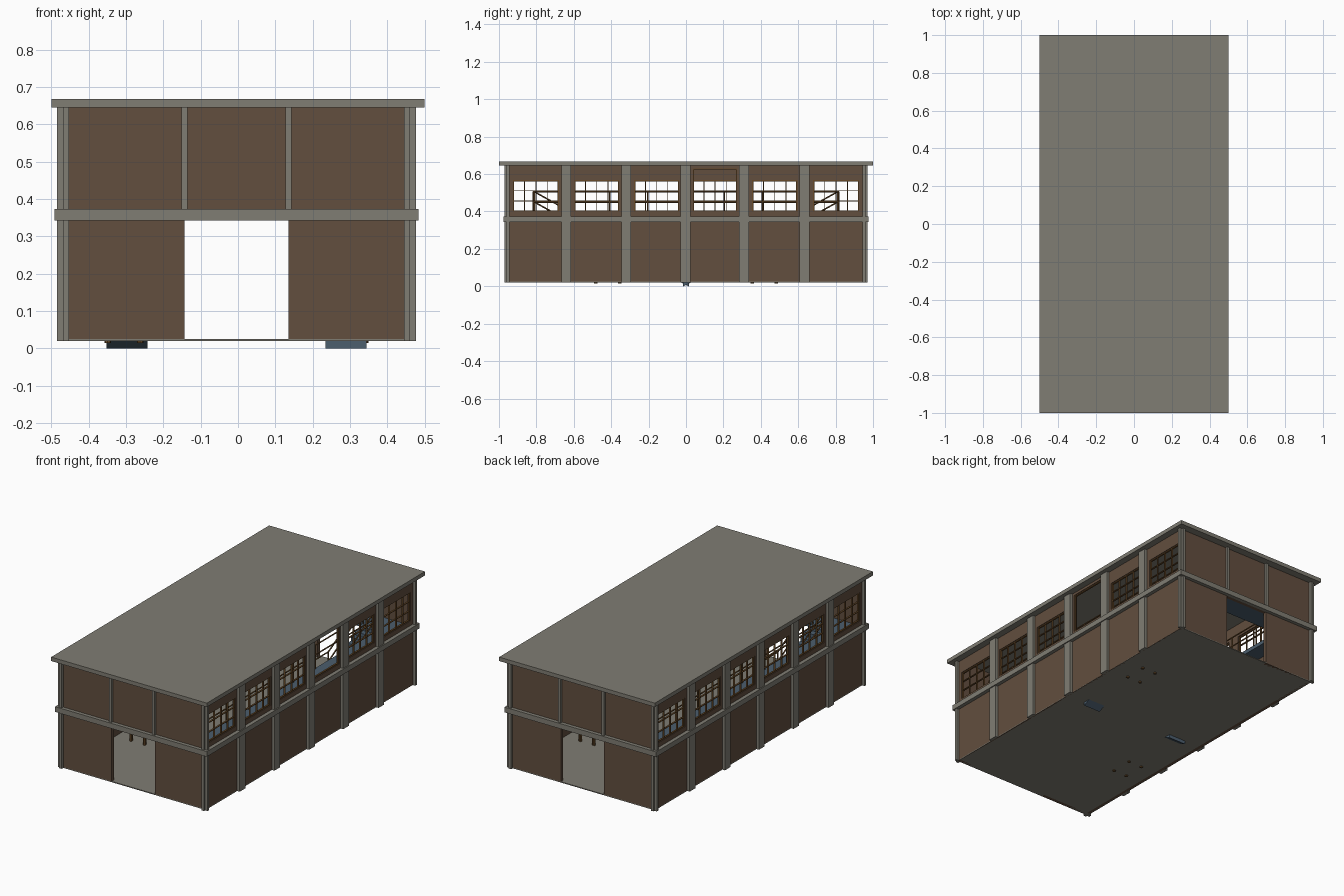
import bpy, bmesh, math
from mathutils import Vector, Matrix

if "Cube" in bpy.data.objects:
    bpy.data.objects.remove(bpy.data.objects["Cube"])

CX = -0.004                       # the walls sit slightly off the roof centre


def mat(name, col):
    m = bpy.data.materials.new(name)
    m.diffuse_color = (*col, 1)
    m.use_nodes = True
    m.node_tree.nodes["Principled BSDF"].inputs["Base Color"].default_value = m.diffuse_color
    return m


GREY = mat("concrete_grey", (0.215, 0.205, 0.172))
BROWN = mat("wall_brown", (0.122, 0.077, 0.049))
BLUE = mat("steel_blue", (0.072, 0.112, 0.155))
WOOD = mat("frame_wood", (0.135, 0.068, 0.022))


def finish(name, bm, material):
    bmesh.ops.recalc_face_normals(bm, faces=bm.faces)
    me = bpy.data.meshes.new(name)
    bm.to_mesh(me)
    bm.free()
    me.materials.append(material)
    ob = bpy.data.objects.new(name, me)
    bpy.context.collection.objects.link(ob)
    return ob


def add_box(bm, x0, x1, y0, y1, z0, z1):
    m = Matrix.Translation(((x0 + x1) / 2, (y0 + y1) / 2, (z0 + z1) / 2)) @ \
        Matrix.Diagonal((abs(x1 - x0), abs(y1 - y0), abs(z1 - z0), 1))
    bmesh.ops.create_cube(bm, size=1, matrix=m)


def boxes(name, material, items):
    bm = bmesh.new()
    for b in items:
        add_box(bm, *b)
    return finish(name, bm, material)


def add_bar(bm, p, q, r, sides=6):
    p, q = Vector(p), Vector(q)
    d = q - p
    m = Matrix.Translation((p + q) / 2) @ d.to_track_quat('Z', 'Y').to_matrix().to_4x4()
    bmesh.ops.create_cone(bm, cap_ends=True, segments=sides, radius1=r, radius2=r,
                          depth=d.length, matrix=m)


# roof and ground slabs
boxes("roof", GREY, [(-0.5, 0.5, -1, 1, 0.645, 0.668)])
boxes("ground_floor", GREY, [(CX - 0.465, CX + 0.465, -0.955, 0.955, 0.02, 0.025)])

# end walls with a doorway
T = 0.02
for s, n in ((-1, "front"), (1, "back")):
    ya, yb = s * 0.955, s * (0.955 - T)
    boxes(n + "_wall", BROWN, [
        (CX - 0.465, CX - 0.139, ya, yb, 0.02, 0.645),
        (CX + 0.139, CX + 0.465, ya, yb, 0.02, 0.645),
        (CX - 0.139, CX + 0.139, ya, yb, 0.343, 0.645)])
    boxes(n + "_upper_pilasters", GREY, [
        (CX + k * 0.139 - 0.008, CX + k * 0.139 + 0.008, ya, s * 0.968, 0.373, 0.645)
        for k in (-1, 1)])

# side walls with six windows each
WIN = [(-0.925, -0.68), (-0.598, -0.357), (-0.277, -0.037),
       (0.037, 0.274), (0.354, 0.595), (0.68, 0.925)]
PIL = [-0.64, -0.32, -0.003, 0.31, 0.633]
Z0, Z1 = 0.4, 0.567
YI = 0.955 - T
for s, n in ((-1, "left"), (1, "right")):
    xa, xb = CX + s * 0.465, CX + s * (0.465 - T)
    wall = [(xa, xb, -YI, YI, 0.02, Z0)]
    frame = []
    edge = -YI
    for i, (a, b) in enumerate(WIN):
        tall = s == 1 and i == 3          # one taller unglazed hatch
        top = 0.63 if tall else Z1
        wall += [(xa, xb, edge, a, Z0, 0.645), (xa, xb, a, b, top, 0.645)]
        edge = b
        f0, f1 = xa - s * 0.004, xa - s * 0.014
        w = 0.006
        frame += [(f0, f1, a, a + w, Z0, top), (f0, f1, b - w, b, Z0, top),
                  (f0, f1, a, b, Z0, Z0 + w), (f0, f1, a, b, top - w, top)]
        if not tall:
            for k in (1, 2, 3):
                y = a + (b - a) * k / 4
                frame.append((f0, f1, y - 0.002, y + 0.002, Z0, top))
            for k in (1, 2):
                z = Z0 + (top - Z0) * k / 3
                frame.append((f0, f1, a, b, z - 0.002, z + 0.002))
    wall.append((xa, xb, edge, YI, Z0, 0.645))
    boxes(n + "_wall", BROWN, wall)
    boxes(n + "_window_frames", WOOD, frame)
    boxes(n + "_pilasters", GREY, [
        (xa, CX + s * 0.481, y - 0.026, y + 0.026, 0.02, 0.645) for y in PIL])

# L-shaped corner pilasters
boxes("corner_pilasters", GREY, [b for s in (-1, 1) for t in (-1, 1) for b in (
    (CX + s * 0.449, CX + s * 0.465, t * 0.955, t * 0.97, 0.02, 0.645),
    (CX + s * 0.465, CX + s * 0.481, t * 0.945, t * 0.96, 0.02, 0.645))])

# belt course round the building
boxes("belt_course", GREY,
      [(CX - 0.487, CX + 0.487, s * 0.955, s * 0.976, 0.343, 0.373) for s in (-1, 1)] +
      [(CX + s * 0.465, CX + s * 0.487, -0.955, 0.955, 0.343, 0.373) for s in (-1, 1)])

# mezzanine ring round the open hall
HX, HY, MZ = 0.352, 0.81, 0.368
boxes("mezzanine", BLUE,
      [(CX - 0.445, CX + 0.445, s * HY, s * YI, 0.346, MZ) for s in (-1, 1)] +
      [(CX + s * HX, CX + s * 0.445, -HY, HY, 0.346, MZ) for s in (-1, 1)])


# stairs: two flights with a landing, repeated by a half turn
def add_flight(bm, x0, x1, y0, z0, y1, z1, steps, thick):
    dy, dz = (y1 - y0) / steps, (z1 - z0) / steps
    prof = [(y0, z0 - thick)]
    for i in range(steps):
        prof += [(y0 + i * dy, z0 + (i + 1) * dz), (y0 + (i + 1) * dy, z0 + (i + 1) * dz)]
    prof.append((y1, z1 - thick))
    face = bm.faces.new([bm.verts.new((x0, y, z)) for y, z in prof])
    ext = bmesh.ops.extrude_face_region(bm, geom=[face])
    bmesh.ops.translate(bm, vec=(x1 - x0, 0, 0),
                        verts=[v for v in ext["geom"] if isinstance(v, bmesh.types.BMVert)])


SX0, SX1 = 0.238, 0.348           # stair sides measured from the hall centre
LZ = 0.19
LEVELS = (0.082, 0.137)           # rail heights above the tread
for turn, n in ((0, "right"), (math.pi, "left")):
    place = Matrix.Translation((CX, 0, 0)) @ Matrix.Rotation(turn, 4, 'Z')

    bm = bmesh.new()
    add_flight(bm, SX0, SX1, -0.015, 0.015, 0.345, LZ, 9, 0.015)
    add_box(bm, SX0, SX1, 0.345, 0.49, LZ - 0.015, LZ)
    add_flight(bm, SX0, SX1, 0.49, LZ, HY, MZ, 9, 0.015)
    finish(n + "_stairs", bm, BLUE).matrix_world = place

    bm = bmesh.new()
    for x in (0.258, 0.345):
        for y in (0.354, 0.482):
            add_bar(bm, (x, y, 0.014), (x, y, LZ - 0.015), 0.009, 8)
    finish(n + "_landing_posts", bm, WOOD).matrix_world = place

    # stair handrails
    bm = bmesh.new()
    path = [(0.0, 0.025), (0.345, LZ), (0.49, LZ), (HY, MZ)]
    for x in (SX0 + 0.004, SX1 - 0.004):
        for h in LEVELS:
            for (ya, za), (yb, zb) in zip(path, path[1:]):
                add_bar(bm, (x, ya, za + h), (x, yb, zb + h), 0.004)
        for y, z in path:
            add_bar(bm, (x, y, z - 0.005), (x, y, z + LEVELS[1]), 0.004)
    finish(n + "_stair_rails", bm, WOOD).matrix_world = place

    # mezzanine railing: one long side and one end per half turn
    bm = bmesh.new()
    rx, ry = HX + 0.006, HY + 0.006
    for h in LEVELS:
        add_bar(bm, (rx, -ry, MZ + h), (rx, ry, MZ + h), 0.004)
        add_bar(bm, (-rx, ry, MZ + h), (SX0, ry, MZ + h), 0.004)
    for i in range(9):
        y = -ry + 2 * ry * i / 8
        add_bar(bm, (rx, y, MZ), (rx, y, MZ + LEVELS[1]), 0.004)
    for i in range(1, 4):
        x = -rx + (SX0 + rx) * i / 3
        add_bar(bm, (x, ry, MZ), (x, ry, MZ + LEVELS[1]), 0.004)
    finish(n + "_mezzanine_rails", bm, WOOD).matrix_world = place
